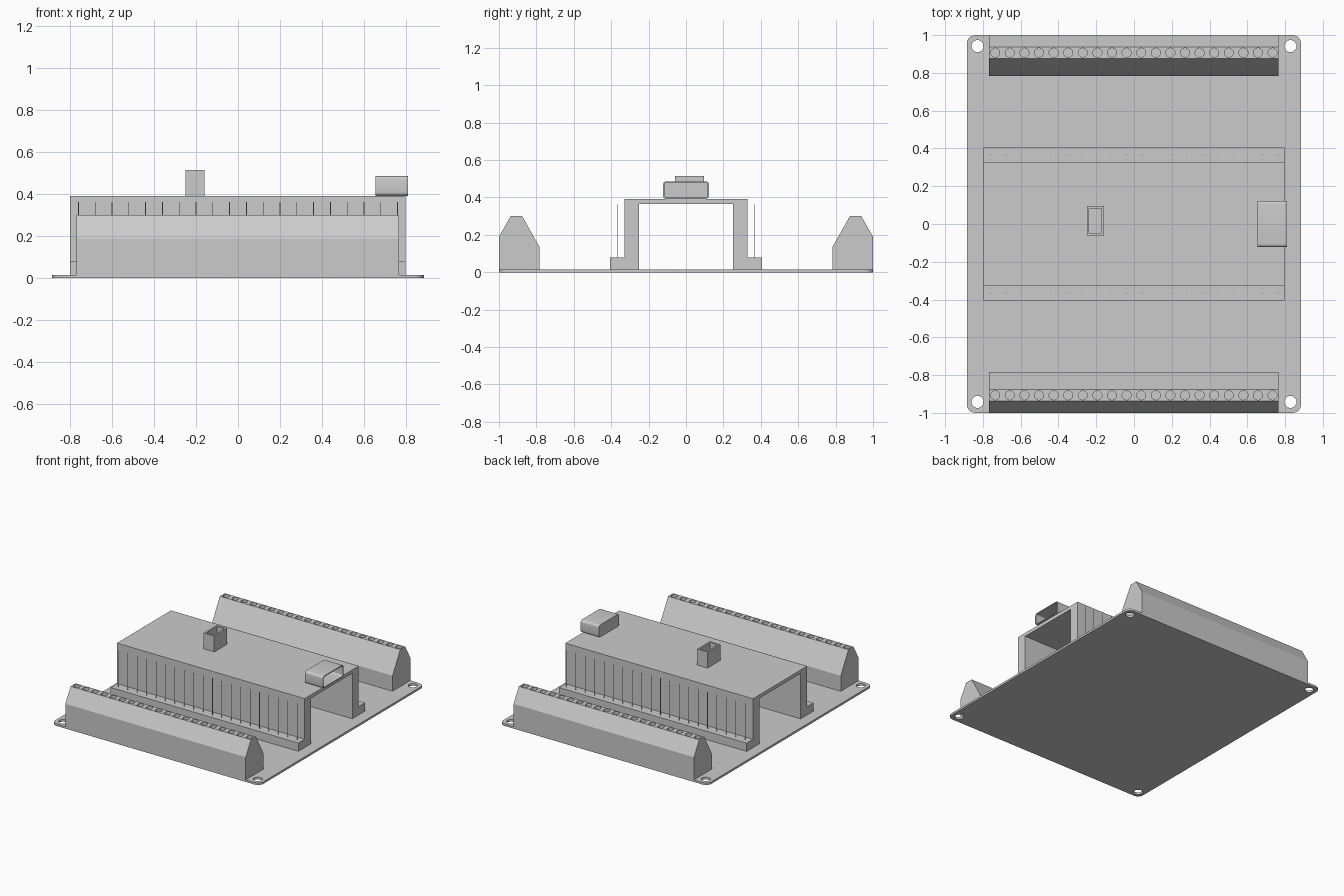
import bpy, bmesh, math
from mathutils import Matrix, Vector

cube = bpy.data.objects.get("Cube")
if cube:
    bpy.data.objects.remove(cube, do_unlink=True)

grey = bpy.data.materials.new("plain grey")
grey.use_nodes = True
GREY = (0.6, 0.6, 0.6, 1)
grey.diffuse_color = GREY
grey.node_tree.nodes["Principled BSDF"].inputs["Base Color"].default_value = GREY


def make(name, bm):
    bmesh.ops.recalc_face_normals(bm, faces=bm.faces)
    mesh = bpy.data.meshes.new(name)
    bm.to_mesh(mesh)
    bm.free()
    mesh.materials.append(grey)
    ob = bpy.data.objects.new(name, mesh)
    bpy.context.collection.objects.link(ob)
    return ob


def add_box(bm, x, y, z):
    size = Matrix.Diagonal((x[1] - x[0], y[1] - y[0], z[1] - z[0], 1))
    mid = Matrix.Translation((sum(x) / 2, sum(y) / 2, sum(z) / 2))
    return bmesh.ops.create_cube(bm, size=1, matrix=mid @ size)["verts"]


def add_cylinder(bm, x, y, z, radius, sides):
    bmesh.ops.create_cone(bm, cap_ends=True, segments=sides, radius1=radius, radius2=radius,
                          depth=z[1] - z[0], matrix=Matrix.Translation((x, y, sum(z) / 2)))


def extrude_x(name, profile, x0, x1):
    """Sweep a (y, z) outline along x."""
    bm = bmesh.new()
    face = bm.faces.new([bm.verts.new((x0, y, z)) for y, z in profile])
    new = bmesh.ops.extrude_face_region(bm, geom=[face])["geom"]
    bmesh.ops.translate(bm, vec=(x1 - x0, 0, 0),
                        verts=[v for v in new if isinstance(v, bmesh.types.BMVert)])
    return make(name, bm)


def cut(ob, cutter):
    """Subtract the cutter, bake the result and drop the cutter."""
    cutter.hide_render = True
    mod = ob.modifiers.new("cut", 'BOOLEAN')
    mod.object, mod.operation, mod.solver = cutter, 'DIFFERENCE', 'EXACT'
    bpy.context.view_layer.update()
    graph = bpy.context.evaluated_depsgraph_get()
    mesh = bpy.data.meshes.new_from_object(ob.evaluated_get(graph))
    ob.modifiers.clear()
    ob.data = mesh
    bpy.data.objects.remove(cutter, do_unlink=True)


def smooth(ob):
    bpy.ops.object.select_all(action='DESELECT')
    ob.select_set(True)
    bpy.context.view_layer.objects.active = ob
    bpy.ops.object.shade_smooth_by_angle(angle=math.radians(25))


def round_edges(bm, axis, radius, segments):
    edges = [e for e in bm.edges
             if abs((e.verts[0].co - e.verts[1].co).normalized()[axis]) > 0.9]
    bmesh.ops.bevel(bm, geom=edges, offset=radius, segments=segments, profile=0.5, affect='EDGES')


PLATE_TOP = 0.016
COUNT = 20

# Base plate with rounded corners and four mounting holes
bm = bmesh.new()
add_box(bm, (-0.885, 0.885), (-1, 1), (0, PLATE_TOP))
round_edges(bm, 2, 0.045, 6)
base = make("base_plate", bm)
bm = bmesh.new()
for sx in (-1, 1):
    for sy in (-1, 1):
        add_cylinder(bm, sx * 0.828, sy * 0.942, (-0.1, 0.1), 0.032, 32)
cut(base, make("mounting_hole_cutter", bm))
smooth(base)

# Terminal strips along the front and back edges, with screw wells
strip = [(1, PLATE_TOP), (1, 0.19), (0.937, 0.3), (0.876, 0.3), (0.783, 0.135), (0.783, PLATE_TOP)]
for side, label in ((-1, "front"), (1, "back")):
    block = extrude_x(label + "_terminal_strip", [(side * y, z) for y, z in strip], -0.768, 0.766)
    bm = bmesh.new()
    for i in range(COUNT):
        add_cylinder(bm, -0.735 + i * 0.0773, side * 0.907, (0.275, 0.35), 0.024, 24)
    cut(block, make("screw_well_cutter", bm))
    smooth(block)

# Raised board: top slab, two walls and pin header feet in one outline
half = [(0.25, 0.365), (0.25, PLATE_TOP), (0.405, PLATE_TOP), (0.405, 0.08), (0.328, 0.08), (0.328, 0.392)]
outline = half + [(-y, z) for y, z in reversed(half)]
extrude_x("raised_board", outline, -0.8, 0.797)

# Header pins standing beside each wall
for side, label in ((-1, "front"), (1, "back")):
    bm = bmesh.new()
    for i in range(COUNT):
        add_cylinder(bm, -0.76 + i * 0.08, side * 0.367, (0.075, 0.362), 0.002, 8)
    make(label + "_header_pins", bm)

# Small open-topped connector
connector = make("small_connector", bmesh.new())
bm = bmesh.new()
add_box(bm, (-0.25, -0.16), (-0.06, 0.096), (0.39, 0.515))
bm.to_mesh(connector.data)
bm.free()
bm = bmesh.new()
add_box(bm, (-0.237, -0.173), (-0.047, 0.083), (0.41, 0.6))
cut(connector, make("connector_cutter", bm))

# Rounded port shell, open towards +x
bm = bmesh.new()
add_box(bm, (0.655, 0.81), (-0.123, 0.123), (0.392, 0.486))
round_edges(bm, 0, 0.018, 5)
port = make("port_shell", bm)
bm = bmesh.new()
add_box(bm, (0.665, 0.9), (-0.116, 0.116), (0.399, 0.479))
round_edges(bm, 0, 0.012, 5)
cut(port, make("port_cutter", bm))
smooth(port)
